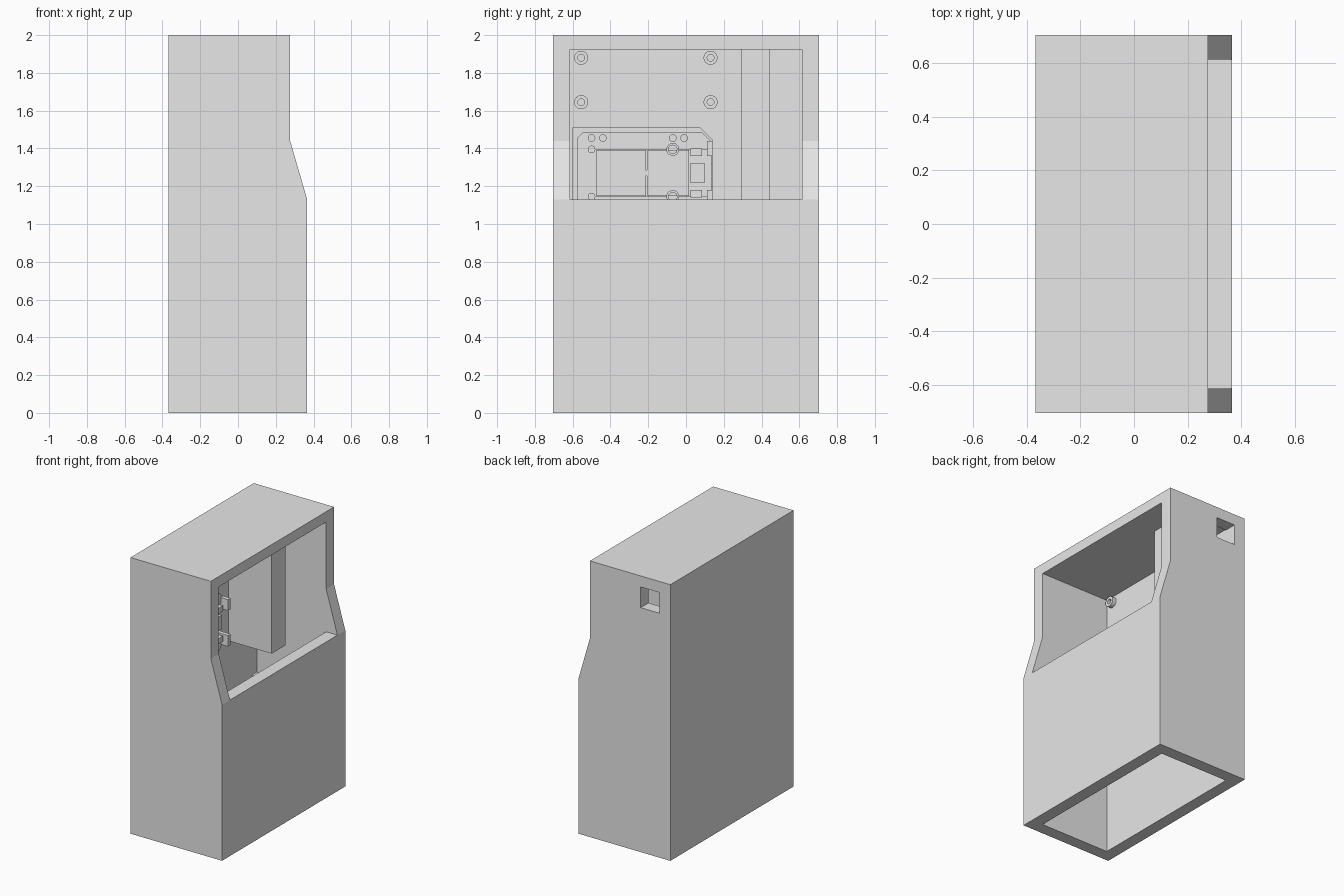
import bpy, bmesh, math
from mathutils import Matrix, Vector

cube = bpy.data.objects.get("Cube")
if cube:
    bpy.data.objects.remove(cube, do_unlink=True)

grey = bpy.data.materials.new("light_grey")
grey.use_nodes = True
grey.diffuse_color = (0.8, 0.8, 0.8, 1)
grey.node_tree.nodes["Principled BSDF"].inputs["Base Color"].default_value = (0.8, 0.8, 0.8, 1)


def finish(name, bm):
    bmesh.ops.recalc_face_normals(bm, faces=bm.faces)
    mesh = bpy.data.meshes.new(name)
    bm.to_mesh(mesh)
    bm.free()
    mesh.materials.append(grey)
    obj = bpy.data.objects.new(name, mesh)
    bpy.context.collection.objects.link(obj)
    return obj


def prism(name, profile, axis, start, end):
    """Extrude a profile along x (points are y, z) or along y (points are x, z)."""
    bm = bmesh.new()
    if axis == "x":
        verts = [bm.verts.new((start, a, b)) for a, b in profile]
        move = Vector((end - start, 0, 0))
    else:
        verts = [bm.verts.new((a, start, b)) for a, b in profile]
        move = Vector((0, end - start, 0))
    face = bm.faces.new(verts)
    moved = bmesh.ops.extrude_face_region(bm, geom=[face])["geom"]
    bmesh.ops.translate(bm, vec=move, verts=[v for v in moved if isinstance(v, bmesh.types.BMVert)])
    return finish(name, bm)


def box(name, x, y, z):
    return prism(name, [(y[0], z[0]), (y[1], z[0]), (y[1], z[1]), (y[0], z[1])], "x", *x)


def rod(name, y, z, radius, x0, x1):
    bm = bmesh.new()
    place = Matrix.Translation(((x0 + x1) / 2, y, z)) @ Matrix.Rotation(math.pi / 2, 4, "Y")
    bmesh.ops.create_cone(bm, cap_ends=True, segments=24, radius1=radius, radius2=radius,
                          depth=x1 - x0, matrix=place)
    return finish(name, bm)


def cut(obj, cutter):
    mod = obj.modifiers.new("cut", "BOOLEAN")
    mod.operation = "DIFFERENCE"
    mod.solver = "EXACT"
    mod.object = cutter
    cutter.hide_render = True
    cutter.hide_viewport = True


def tube(name, y, z, radius, bore, x0, x1):
    cut(rod(name, y, z, radius, x0, x1), rod(name + "_cutter", y, z, bore, x0 + 0.005, x1 + 0.05))


BACK = -0.28   # inner face of the rear panel
MID = 1.27     # middle height of the latch unit

# Housing: hollow case with open base, window and cable port
case = prism("case", [(-0.368, 0), (0.366, 0), (0.366, 1.13), (0.276, 1.44), (0.276, 2), (-0.368, 2)],
             "y", -0.705, 0.705)
cut(case, prism("cavity_cutter", [(BACK, -0.1), (0.276, -0.1), (0.276, 1.13), (0.5, 1.13),
                                  (0.5, 1.925), (BACK, 1.925)], "y", -0.615, 0.615))
cut(case, box("port_cutter", (BACK, -0.13), (0.55, 0.8), (1.77, 1.92)))

# Inner divider and small ledge
box("divider", (BACK, 0.067), (0.29, 0.445), (1.04, 1.925))
box("inner_ledge", (BACK, -0.23), (0.56, 0.615), (0.64, 0.69))

# Mounting posts on the rear panel
for y in (-0.555, 0.13):
    for z in (1.645, 1.88):
        tube("mounting_post", y, z, 0.037, 0.018, BACK, -0.25)


# Latch unit: base plate, raised frame and blocks, symmetric about MID
def mirrored(points):
    return points + [(y, 2 * MID - z) for y, z in reversed(points)]


prism("latch_base", mirrored([(-0.6, 1.51), (0.075, 1.51), (0.14, 1.445)]), "x", BACK, -0.26)
frame = prism("latch_frame", mirrored([(-0.575, 1.455), (-0.545, 1.485), (0.085, 1.485), (0.135, 1.435)]),
              "x", -0.26, -0.215)
cut(frame, box("frame_cutter", (-0.25, -0.1), (-0.475, 0.2), (MID - 0.125, MID + 0.125)))
box("latch_block_large", (-0.25, -0.2), (-0.475, -0.213), (MID - 0.122, MID + 0.122))
box("latch_block_small", (-0.25, -0.2), (-0.203, 0.015), (MID - 0.122, MID + 0.122))
box("latch_bolt", (-0.26, -0.2), (0.02, 0.1), (MID - 0.05, MID + 0.05))

for y in (-0.315, -0.255, -0.195):
    rod("block_pin", y, MID, 0.02, -0.2, -0.195)

for side in (-1, 1):
    low, high = sorted((MID + side * 0.09, MID + side * 0.17))
    box("latch_clip", (-0.26, -0.157), (0.11, 0.14), (low, high))
    low, high = sorted((MID + side * 0.09, MID + side * 0.13))
    box("latch_lug", (-0.26, -0.18), (0.025, 0.085), (low, high))
    tube("latch_ring", -0.07, MID + side * 0.125, 0.034, 0.022, -0.215, -0.185)
    for y in (-0.5, -0.44, -0.07, -0.01):
        rod("latch_screw", y, MID + side * 0.185, 0.02, -0.215, -0.205)
    rod("latch_screw", -0.5, MID + side * 0.125, 0.02, -0.215, -0.205)
